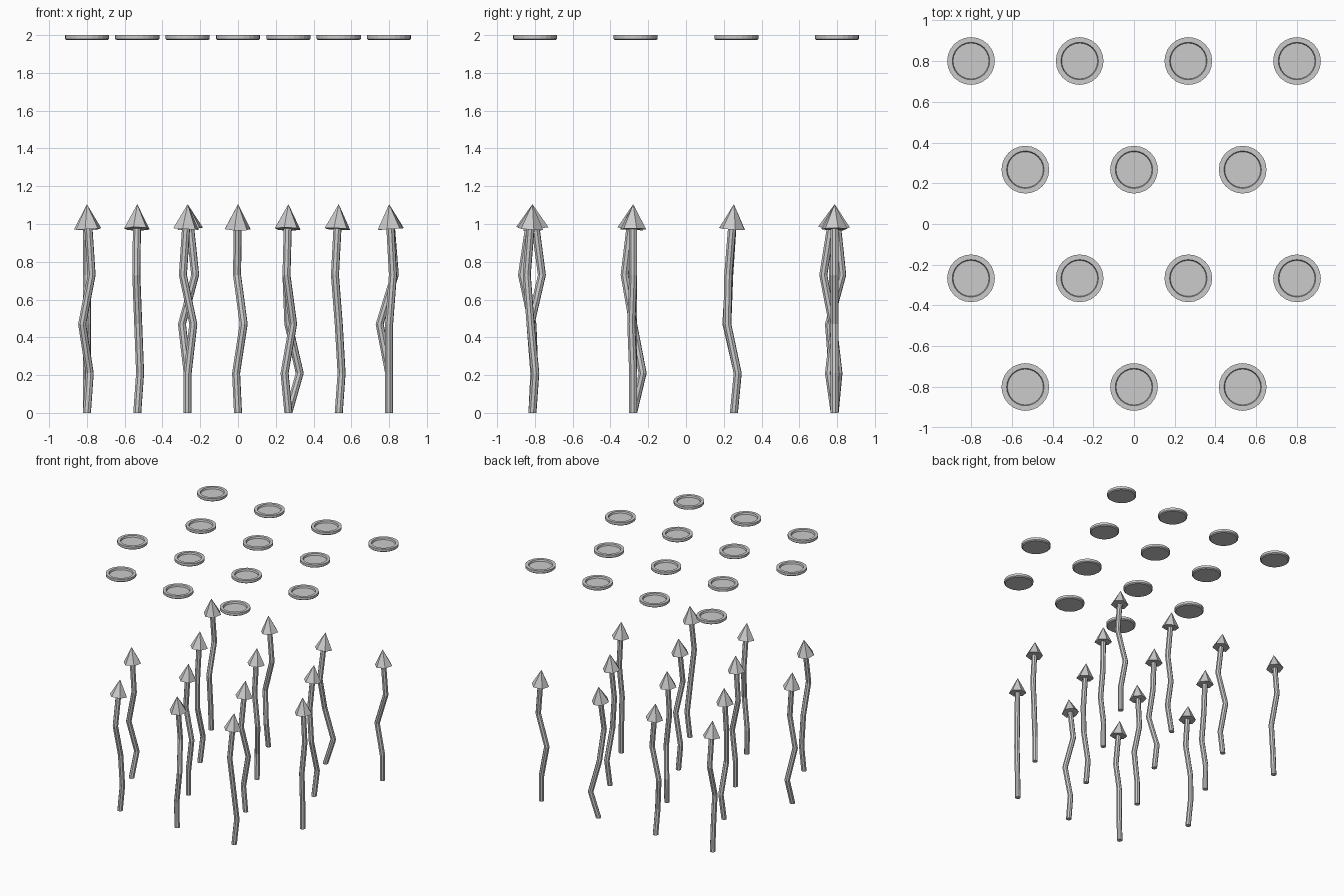
import bpy, bmesh, math
from mathutils import Vector

if "Cube" in bpy.data.objects:
    bpy.data.objects.remove(bpy.data.objects["Cube"])

APEX_Z = 1.105
HEAD_LEN = 0.132
SHIFT_Y = -0.013
LEVELS = (0.21, 0.47, 0.73)

# Each plant: ground position, then (dx, dy) bend in hundredths at the three levels
U, V = 0.8, 0.8 / 3
W = 2 * V
PLANTS = [
    (-U, U, (0, -1), (0, -3), (0, 4)),
    (-V, U, (0, -3), (-3, 0), (4, -1)),
    (V, U, (6, 2), (0, -1), (-1, -6)),
    (U, U, (0, 0), (-5, 0), (3, 0)),
    (-W, V, (1.5, 2), (0.5, -4), (-0.5, -2.5)),
    (0, V, (-1, 2), (3, -3.5), (-0.5, -2.5)),
    (W, V, (1.5, 2), (0, -3.5), (-2, -3)),
    (-U, -V, (1.5, 5), (-2.5, 0), (2.5, 0)),
    (-V, -V, (0, 0), (3, 0), (-2.5, 0)),
    (V, -V, (-2, 0), (2.5, 0), (-1, -4.5)),
    (U, -V, (0, 0), (0, -1), (2, 0)),
    (-W, -U, (1.5, 1), (0.5, 0), (-0.5, -5.5)),
    (0, -U, (-1, 1), (3, -1), (-0.5, 5)),
    (W, -U, (1.5, 1.5), (0, -1), (-2, -3)),
]


def finish(bm, name, loc):
    bmesh.ops.recalc_face_normals(bm, faces=bm.faces)
    me = bpy.data.meshes.new(name)
    bm.to_mesh(me)
    bm.free()
    ob = bpy.data.objects.new(name, me)
    ob.location = loc
    bpy.context.collection.objects.link(ob)


def loft(rings, name, loc):
    """Skin a list of (centre, radius, axis) rings with capped ends."""
    bm, sides, prev = bmesh.new(), rings[0][3], None
    for c, r, axis, n in rings:
        q = Vector((0, 0, 1)).rotation_difference(axis)
        ring = []
        for i in range(n):
            a = 2 * math.pi * i / n + math.radians(15)
            ring.append(bm.verts.new(c + q @ Vector((r * math.cos(a), r * math.sin(a), 0))))
        if prev is None:
            bm.faces.new(ring)
        else:
            for i in range(n):
                j = (i + 1) % n
                bm.faces.new((prev[i], prev[j], ring[j], ring[i]))
        prev = ring
    bm.faces.new(prev)
    finish(bm, name, loc)


def cone_head(base, apex, radius, sides, name, loc):
    bm = bmesh.new()
    q = Vector((0, 0, 1)).rotation_difference((apex - base).normalized())
    tip = bm.verts.new(apex)
    ring = []
    for i in range(sides):
        a = 2 * math.pi * i / sides + math.radians(15)
        ring.append(bm.verts.new(base + q @ Vector((radius * math.cos(a), radius * math.sin(a), 0))))
    bm.faces.new(ring)
    for i in range(sides):
        bm.faces.new((ring[i], ring[(i + 1) % sides], tip))
    finish(bm, name, loc)


up = Vector((0, 0, 1))
for x, y, *bends in PLANTS:
    # crooked shaft and pointed head leaning along its last segment
    loc = (x, y + SHIFT_Y, 0)
    pts = [Vector((0, 0, 0))]
    pts += [Vector((dx / 100, dy / 100, z)) for (dx, dy), z in zip(bends, LEVELS)]
    apex = Vector((0, 0, APEX_Z))
    axis = (apex - pts[-1]).normalized()
    base = apex - axis * HEAD_LEN
    rings = [(p, 0.022, up, 8) for p in pts] + [(base + axis * 0.005, 0.022, axis, 8)]
    loft(rings, "crooked_shaft", loc)
    cone_head(base, apex, 0.07, 6, "pointed_head", loc)

    # shallow dish floating above, with raised rim
    profile = [(0.108, 1.973), (0.117, 1.98), (0.117, 2.0), (0.092, 2.0), (0.088, 1.986)]
    loft([(Vector((0, 0, z)), r, up, 24) for r, z in profile], "rimmed_disc", (x, y, 0))
